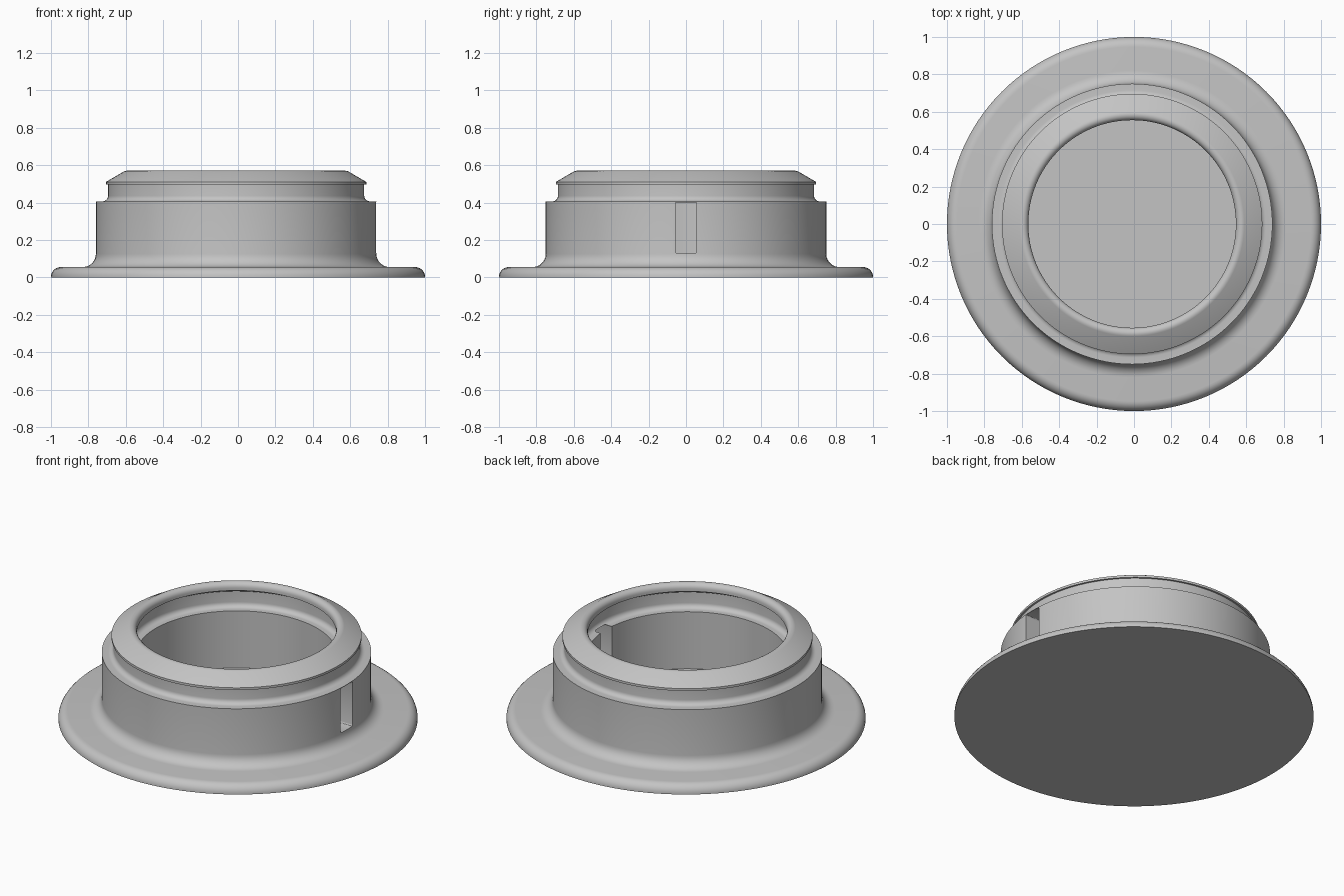
import bpy, bmesh, math
from mathutils import Matrix, Vector

SEGMENTS = 128
COLLAR_SHIFT = -0.01   # the collar sits slightly off the flange centre

cube = bpy.data.objects.get("Cube")
if cube:
    bpy.data.objects.remove(cube, do_unlink=True)

grey = bpy.data.materials.new("plain_grey")
grey.use_nodes = True
grey.diffuse_color = (0.55, 0.55, 0.55, 1)
grey.node_tree.nodes["Principled BSDF"].inputs["Base Color"].default_value = grey.diffuse_color


def arc(r, z, radius, start, end, steps=7):
    """Profile points on a circular fillet centred at (r, z)."""
    angles = [math.radians(start + (end - start) * i / steps) for i in range(steps + 1)]
    return [(r + radius * math.cos(a), z + radius * math.sin(a)) for a in angles]


def make_object(name, bm):
    mesh = bpy.data.meshes.new(name)
    bm.to_mesh(mesh)
    bm.free()
    mesh.materials.append(grey)
    obj = bpy.data.objects.new(name, mesh)
    bpy.context.collection.objects.link(obj)
    return obj


def lathe(name, profile):
    bm = bmesh.new()
    verts = [bm.verts.new((r, 0, z)) for r, z in profile]
    edges = [bm.edges.new(pair) for pair in zip(verts, verts[1:])]
    bmesh.ops.spin(bm, geom=verts + edges, cent=(0, 0, 0), axis=(0, 0, 1),
                   angle=math.tau, steps=SEGMENTS)
    bmesh.ops.remove_doubles(bm, verts=bm.verts, dist=0.0005)
    bmesh.ops.recalc_face_normals(bm, faces=bm.faces)
    # Everything inside the flange moves with the collar
    for v in bm.verts:
        if v.co.xy.length < 0.9:
            v.co.x += COLLAR_SHIFT
    return make_object(name, bm)


profile = (
    [(0, 0), (1, 0)]
    + arc(0.947, 0.003, 0.053, 0, 90)            # rounded flange edge
    + arc(0.82, 0.126, 0.07, 270, 180)           # fillet into the collar
    + [(0.75, 0.407)]                            # collar wall
    + arc(0.715, 0.437, 0.03, 270, 180)          # fillet into the neck
    + [(0.685, 0.497), (0.696, 0.497), (0.696, 0.511)]  # thin rim
    + arc(0.585, 0.541, 0.03, 60, 180)           # sloped top and rounded lip
    + [(0.555, 0.525), (0.61, 0.495)]            # underside of the lip
    + arc(0.58, 0.43, 0.03, 0, -90)              # inner groove
    + [(0.555, 0.4), (0.555, 0.05), (0, 0.05)]   # bore and floor
)
flanged_collar = lathe("flanged_collar", profile)

# Rounded slot through the collar wall
bm = bmesh.new()
size = Vector((0.4, 0.114, 0.274))
bmesh.ops.create_cube(bm, size=1, matrix=Matrix.Translation((0.65, 0, 0.267))
                      @ Matrix.Diagonal(size.to_4d()))
long_edges = [e for e in bm.edges if abs(e.verts[0].co.x - e.verts[1].co.x) > 0.1]
bmesh.ops.bevel(bm, geom=long_edges, offset=0.01, segments=3, profile=0.5, affect='EDGES')
slot_cutter = make_object("slot_cutter", bm)
slot_cutter.hide_render = True

cut = flanged_collar.modifiers.new("slot", 'BOOLEAN')
cut.operation = 'DIFFERENCE'
cut.solver = 'EXACT'
cut.object = slot_cutter

bpy.ops.object.select_all(action='DESELECT')
flanged_collar.select_set(True)
bpy.context.view_layer.objects.active = flanged_collar
bpy.ops.object.modifier_apply(modifier=cut.name)
bpy.data.objects.remove(slot_cutter, do_unlink=True)
bpy.ops.object.shade_smooth_by_angle(angle=math.radians(30))
